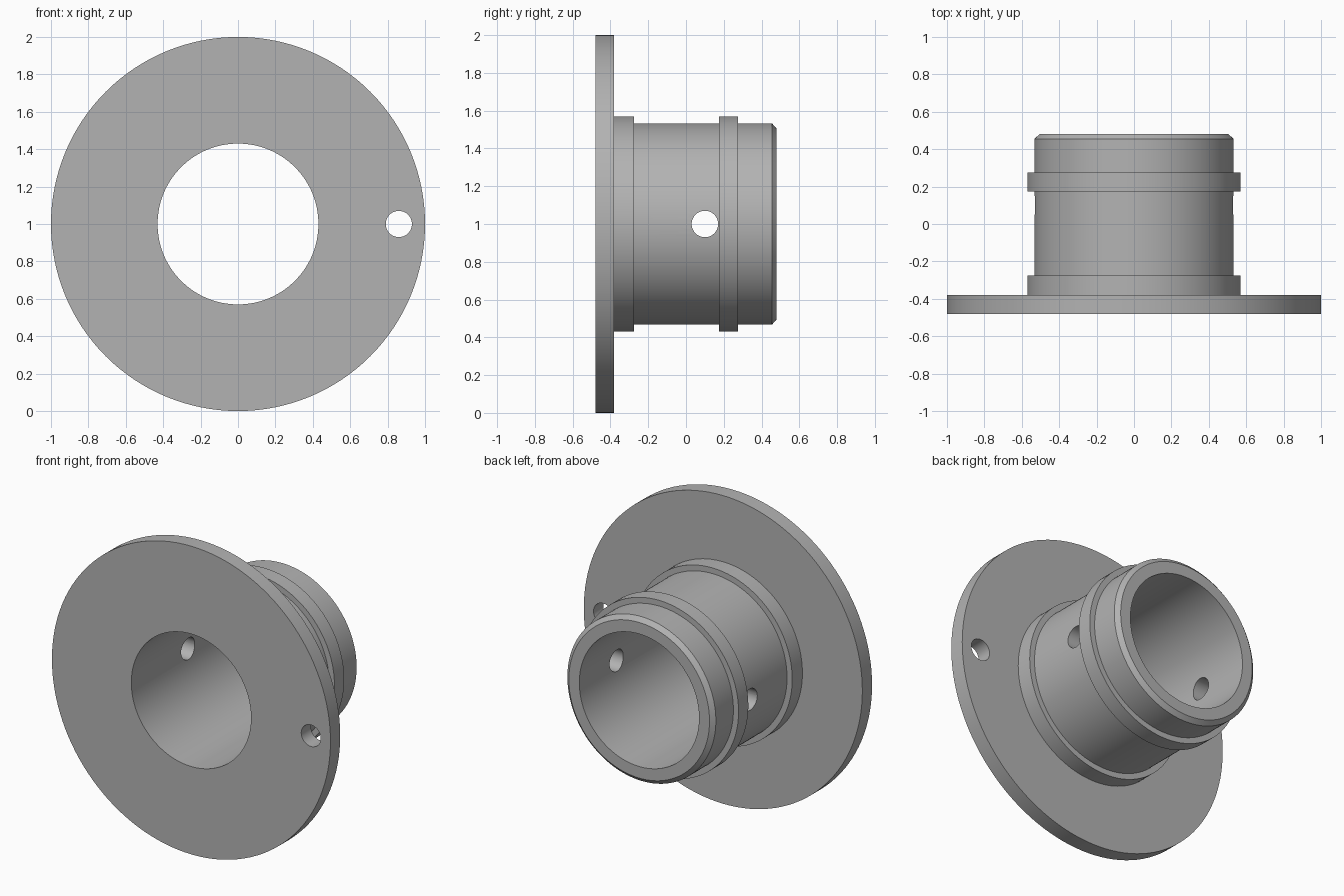
import bpy, bmesh, math
from mathutils import Matrix, Vector

cube = bpy.data.objects.get("Cube")
if cube:
    bpy.data.objects.remove(cube, do_unlink=True)

SEGMENTS = 128
CENTRE = Vector((0, 0, 1))

grey = bpy.data.materials.new("plain_grey")
grey.use_nodes = True
colour = (0.45, 0.45, 0.45, 1)
grey.diffuse_color = colour
grey.node_tree.nodes["Principled BSDF"].inputs["Base Color"].default_value = colour


def make_object(name, bm):
    bmesh.ops.recalc_face_normals(bm, faces=bm.faces)
    mesh = bpy.data.meshes.new(name)
    bm.to_mesh(mesh)
    bm.free()
    mesh.materials.append(grey)
    obj = bpy.data.objects.new(name, mesh)
    bpy.context.collection.objects.link(obj)
    return obj


def lathe(name, profile):
    """Revolve a closed (radius, y) profile around the y axis."""
    bm = bmesh.new()
    verts = [bm.verts.new((r, y, CENTRE.z)) for r, y in profile]
    edges = [bm.edges.new((v, verts[i - 1])) for i, v in enumerate(verts)]
    bmesh.ops.spin(bm, geom=verts + edges, cent=CENTRE, axis=(0, 1, 0),
                   angle=math.tau, steps=SEGMENTS, use_merge=True)
    bmesh.ops.remove_doubles(bm, verts=bm.verts, dist=0.0001)
    return make_object(name, bm)


def drill(target, location, axis, radius, depth):
    """Cut a round hole along the given axis."""
    bm = bmesh.new()
    turn = Vector((0, 0, 1)).rotation_difference(Vector(axis)).to_matrix().to_4x4()
    bmesh.ops.create_cone(bm, cap_ends=True, segments=48, radius1=radius,
                          radius2=radius, depth=depth,
                          matrix=Matrix.Translation(location) @ turn)
    cutter = make_object("hole_cutter", bm)
    cutter.hide_render = True
    mod = target.modifiers.new("hole", 'BOOLEAN')
    mod.operation = 'DIFFERENCE'
    mod.solver = 'EXACT'
    mod.object = cutter
    bpy.context.view_layer.objects.active = target
    bpy.ops.object.modifier_apply(modifier=mod.name)
    bpy.data.objects.remove(cutter, do_unlink=True)


# Flange, sleeve, two raised collars and chamfered end in one turned body
BORE, SLEEVE, COLLAR = 0.43, 0.533, 0.57
body = lathe("flanged_sleeve", [
    (BORE, -0.48), (1, -0.48), (1, -0.38),
    (COLLAR, -0.38), (COLLAR, -0.275), (SLEEVE, -0.275),
    (SLEEVE, 0.175), (COLLAR, 0.175), (COLLAR, 0.275), (SLEEVE, 0.275),
    (SLEEVE, 0.455), (0.505, 0.48), (BORE, 0.48)])

# Flange hole, then the cross hole through both sleeve walls
drill(body, (0.86, -0.43, 1), (0, 1, 0), 0.07, 0.3)
drill(body, (0, 0.1, 1), (1, 0, 0), 0.07, 1.6)

bpy.ops.object.select_all(action='DESELECT')
body.select_set(True)
bpy.context.view_layer.objects.active = body
bpy.ops.object.shade_smooth_by_angle(angle=math.radians(30))
